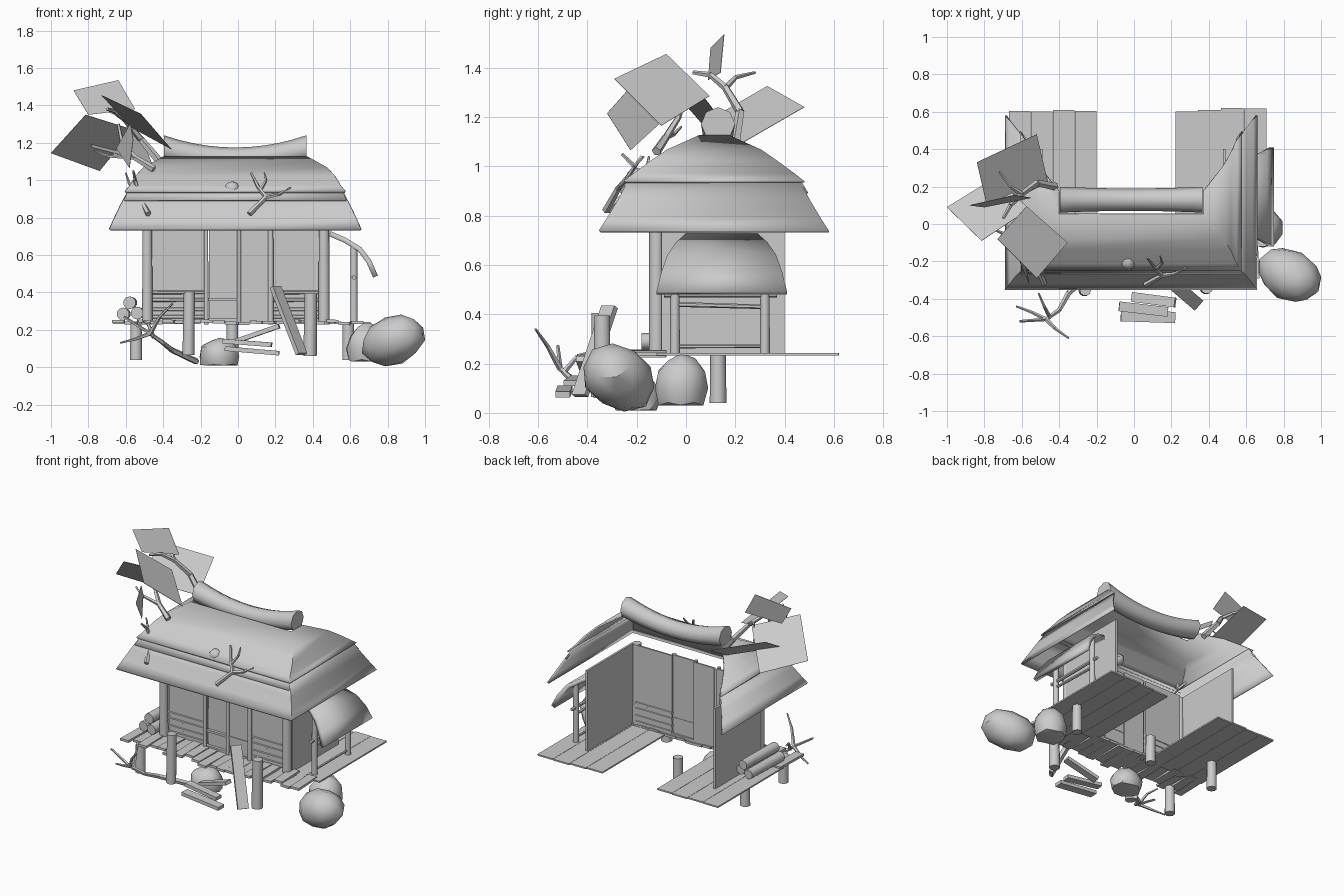
import bpy, bmesh, math, random
from mathutils import Vector, Matrix, Euler, noise

random.seed(4)
if "Cube" in bpy.data.objects:
    bpy.data.objects.remove(bpy.data.objects["Cube"])

grey = bpy.data.materials.new("plain_grey")
grey.use_nodes = True
grey.diffuse_color = (0.6, 0.6, 0.6, 1)
grey.node_tree.nodes["Principled BSDF"].inputs["Base Color"].default_value = (0.6, 0.6, 0.6, 1)


def finish(name, bm, smooth=None):
    bmesh.ops.recalc_face_normals(bm, faces=bm.faces)
    me = bpy.data.meshes.new(name)
    bm.to_mesh(me)
    bm.free()
    me.materials.append(grey)
    ob = bpy.data.objects.new(name, me)
    bpy.context.collection.objects.link(ob)
    if smooth:
        bpy.ops.object.select_all(action='DESELECT')
        ob.select_set(True)
        bpy.context.view_layer.objects.active = ob
        bpy.ops.object.shade_smooth_by_angle(angle=math.radians(smooth))
    return ob


def add_rod(bm, a, b, r1, r2, sides):
    a, b = Vector(a), Vector(b)
    d = b - a
    m = Matrix.Translation((a + b) / 2) @ d.to_track_quat('Z', 'Y').to_matrix().to_4x4()
    bmesh.ops.create_cone(bm, cap_ends=True, segments=sides, radius1=r1,
                          radius2=r2, depth=d.length, matrix=m)


def rods(name, items, sides=10):
    bm = bmesh.new()
    for a, b, r in items:
        add_rod(bm, a, b, r, r * 0.93, sides)
    return finish(name, bm, 40)


def add_box(bm, lo, hi, turn=Matrix.Identity(4)):
    lo, hi = Vector(lo), Vector(hi)
    m = Matrix.Translation((lo + hi) / 2) @ turn @ Matrix.Diagonal((*(hi - lo), 1))
    bmesh.ops.create_cube(bm, size=1, matrix=m)


def boxes(name, items):
    bm = bmesh.new()
    for lo, hi in items:
        add_box(bm, lo, hi)
    return finish(name, bm)


def sheet(name, rows, thickness, smooth=40):
    """Skin a grid of points and give it thickness."""
    bm = bmesh.new()
    grid = [[bm.verts.new(p) for p in row] for row in rows]
    for r0, r1 in zip(grid, grid[1:]):
        for i in range(len(r0) - 1):
            bm.faces.new((r0[i], r0[i + 1], r1[i + 1], r1[i]))
    ob = finish(name, bm, smooth)
    mod = ob.modifiers.new("thickness", 'SOLIDIFY')
    mod.thickness = thickness
    mod.offset = 0
    return ob


def branch(name, paths):
    """Twigs: each path tapers from its radius to a thin tip."""
    bm = bmesh.new()
    for r, pts in paths:
        n = len(pts) - 1
        for i in range(n):
            add_rod(bm, pts[i], pts[i + 1], r * (1 - 0.6 * i / n), r * (1 - 0.6 * (i + 1) / n), 5)
    return finish(name, bm, 50)


def rock(name, centre, size, floor=0, rough=0.15, tilt=(0, 0, 0)):
    bm = bmesh.new()
    bmesh.ops.create_icosphere(bm, subdivisions=2, radius=1)
    rot = Euler(tilt).to_matrix()
    for v in bm.verts:
        k = 1 + rough * noise.noise(v.co * 1.3 + Vector(centre) * 5)
        v.co = rot @ Vector([c * s * k for c, s in zip(v.co, size)]) + Vector(centre)
        v.co.z = max(v.co.z, floor)
    return finish(name, bm, 35)


# Thatched roof: front slope and two hip ends, open at the back
MX, MY = -0.015, 0.115


def roof(name, profile, thickness):
    sheet(name, [[(MX + sx * hx, MY + sy * hy, z) for sx, sy in
                  ((-1, 1), (-1, -1), (1, -1), (1, 1))] for hx, hy, z in profile], thickness)


roof("lower_thatch", [(.67, .465, .735), (.645, .43, .79), (.612, .388, .86), (.575, .35, .93)], .013)
roof("middle_thatch", [(.593, .38, .892), (.565, .345, .95)], .008)
roof("upper_thatch", [(.588, .365, .937), (.562, .325, .968), (.53, .255, 1.02), (.49, .19, 1.064),
                      (.385, .06, 1.122)], .01)

# Sagging ridge roll
bm = bmesh.new()
rings = []
for i in range(11):
    t = i / 5 - 1
    rad = .06 + .009 * t * t
    rings.append([bm.verts.new((MX + .38 * t, .13 + rad * math.cos(a),
                                1.115 + .056 * t * t + rad * math.sin(a)))
                  for a in [math.tau * k / 8 for k in range(8)]])
for r0, r1 in zip(rings, rings[1:]):
    for k in range(8):
        bm.faces.new((r0[k], r0[k - 1], r1[k - 1], r1[k]))
bm.faces.new(rings[0])
bm.faces.new(rings[-1])
finish("ridge_roll", bm, 50)

# Side awning with its posts and rails
sheet("side_awning", [[(x, y0, z), (x, y1, z)] for x, y0, y1, z in
      ((.49, .0, .29, .715), (.57, -.04, .33, .68), (.65, -.075, .365, .632), (.7, -.1, .39, .565),
       (.735, -.12, .41, .485))], .028)
rods("awning_posts", [((.62, y, .24), (.62, y, .64), .02) for y in (-.045, .32)])
rods("awning_rails", [((.62, -.045, .44), (.62, .32, .43), .01), ((.62, -.09, .48), (.62, .37, .48), .012),
                      ((.62, -.045, .27), (.62, .32, .27), .008)], 6)

# Walls: two sides, two front panels with railings, and sliding doors
boxes("side_walls", [((x, -.1, .24), (x + .015, .4, .8)) for x in (-.505, .475)])
boxes("front_panels", [((-.46, -.1, .25), (-.17, -.088, .8)), ((.17, -.1, .25), (.45, -.088, .8))])
boxes("sliding_doors", [((-.155, -.1, .25), (.005, -.088, .8)), ((0, -.115, .25), (.17, -.103, .8))])
boxes("door_rails", [((-.16, -.12, .355), (.17, -.1, .37)), ((-.17, -.12, .24), (.17, -.09, .26))])
rods("wall_posts", [((x, -.12, .23), (x, -.12, .8), r) for x, r in
                    ((-.485, .029), (-.17, .012), (.005, .012), (.175, .015), (.46, .031))])
rods("front_railings", [((x0, -.095, z), (x1, -.095, z), .013) for x0, x1 in ((-.47, -.17), (.17, .45))
                        for z in (.27, .31, .36, .4)], 6)

# Deck: long planks each side and short uneven ones along the front
bm = bmesh.new()
for x0, x1 in ((-.67, -.2), (.22, .71)):
    w = (x1 - x0) / 4
    for i in range(4):
        add_box(bm, (x0 + i * w + .001, -.12, .232), (x0 + (i + 1) * w - .001, random.uniform(.6, .622), .242))
finish("side_deck", bm)
bm = bmesh.new()
for i in range(20):
    x = -.67 + i * .067
    z = random.uniform(.226, .24)
    tilt = Matrix.Rotation(random.uniform(-.05, .05), 4, 'Z') @ Matrix.Rotation(random.uniform(-.06, .06), 4, 'Y')
    add_box(bm, (x, random.uniform(-.35, -.28), z), (x + .063, -.08, z + .016), tilt)
finish("front_deck", bm)

# Supports below the deck and broken posts in front
rods("deck_posts", [((x, y, .04), (x, y, .235), .034) for x, y in
                    ((-.545, .13), (-.03, .13), (.59, .13), (-.545, -.29))])
rods("broken_posts", [((-.265, -.355, .065), (-.26, -.355, .405), .032),
                      ((.385, -.34, .06), (.39, -.34, .395), .036)])

# Stacked firewood
rods("firewood", [((x, y, z), (x + .01, y + .34, z), .034) for x, y, z in
                  ((-.615, -.16, .285), (-.54, -.18, .29), (-.58, -.15, .345))])

# Loose planks
bm = bmesh.new()
for a, b, w in (((-.07, -.49, .1), (.22, -.5, .075), .03), ((-.08, -.44, .14), (.18, -.47, .12), .026),
                ((-.01, -.39, .14), (.22, -.42, .22), .026), ((.2, -.31, .43), (.34, -.43, .07), .035)):
    a, b = Vector(a), Vector(b)
    m = Matrix.Translation((a + b) / 2) @ (b - a).to_track_quat('X', 'Z').to_matrix().to_4x4()
    bmesh.ops.create_cube(bm, size=1, matrix=m @ Matrix.Diagonal(((b - a).length, w * 2, .024, 1)))
finish("loose_planks", bm)

# Rocks
rock("big_boulder", (.83, -.275, .145), (.19, .14, .13), .005, .15, (0, -.4, -.5))
rock("side_rock", (.69, -.02, .1), (.11, .11, .135), .03)
rock("front_rock", (-.1, -.2, .06), (.11, .1, .1), .01)
rock("roof_pebble", (-.03, -.2, .955), (.043, .045, .037))

# Branches
branch("roof_branch", [
    (.016, [(.06, -.325, .82), (.15, -.275, .91), (.11, -.235, .96), (.07, -.18, 1.04)]),
    (.013, [(.15, -.275, .91), (.22, -.265, .925), (.28, -.23, .96)]),
    (.01, [(.12, -.24, .95), (.15, -.21, 1.0), (.14, -.17, 1.04)])])
branch("ground_branch", [
    (.018, [(-.22, -.25, .03), (-.35, -.37, .09), (-.4, -.46, .13), (-.47, -.51, .18), (-.61, -.52, .27)]),
    (.013, [(-.47, -.51, .18), (-.42, -.56, .27), (-.35, -.61, .34)]),
    (.012, [(-.45, -.5, .16), (-.48, -.44, .23), (-.51, -.37, .25)]),
    (.012, [(-.47, -.51, .18), (-.55, -.47, .15), (-.63, -.44, .13)])])
branch("tree_branch", [
    (.022, [(-.42, .2, 1.1), (-.52, .22, 1.22), (-.6, .16, 1.32), (-.66, .1, 1.37), (-.7, .03, 1.38)]),
    (.014, [(-.6, .16, 1.32), (-.66, .2, 1.36), (-.72, .28, 1.38)]),
    (.02, [(-.45, -.12, 1.06), (-.55, -.08, 1.12), (-.62, -.03, 1.2), (-.64, 0, 1.3)]),
    (.013, [(-.55, -.08, 1.12), (-.7, -.05, 1.13), (-.77, -.02, 1.16)]),
    (.016, [(-.48, -.32, .82), (-.53, -.2, .92), (-.55, -.21, 1.0), (-.56, -.26, 1.05)]),
    (.012, [(-.53, -.2, .92), (-.58, -.16, .98), (-.6, -.15, 1.04)])])

# Large flat leaf cards
leaves = (
    ((-.88, .1, 1.48), (-.64, .155, 1.535), (-.55, .14, 1.38), (-.8, .09, 1.35)),
    ((-.84, .33, 1.325), (-.52, .48, 1.24), (-.46, .22, 1.09), (-.78, .07, 1.175)),
    ((-1, .09, 1.145), (-.815, -.09, 1.35), (-.56, .08, 1.27), (-.74, .25, 1.05)),
    ((-.73, -.08, 1.455), (-.52, -.29, 1.355), (-.355, -.1, 1.165), (-.575, .095, 1.285)),
    ((-.56, -.32, 1.215), (-.575, -.24, 1.305), (-.65, -.11, 1.17), (-.58, -.225, 1.065)))
for i, (a, b, c, d) in enumerate(leaves):
    sheet("leaf_card_%d" % (i + 1), [[a, b], [d, c]], .002, None)
